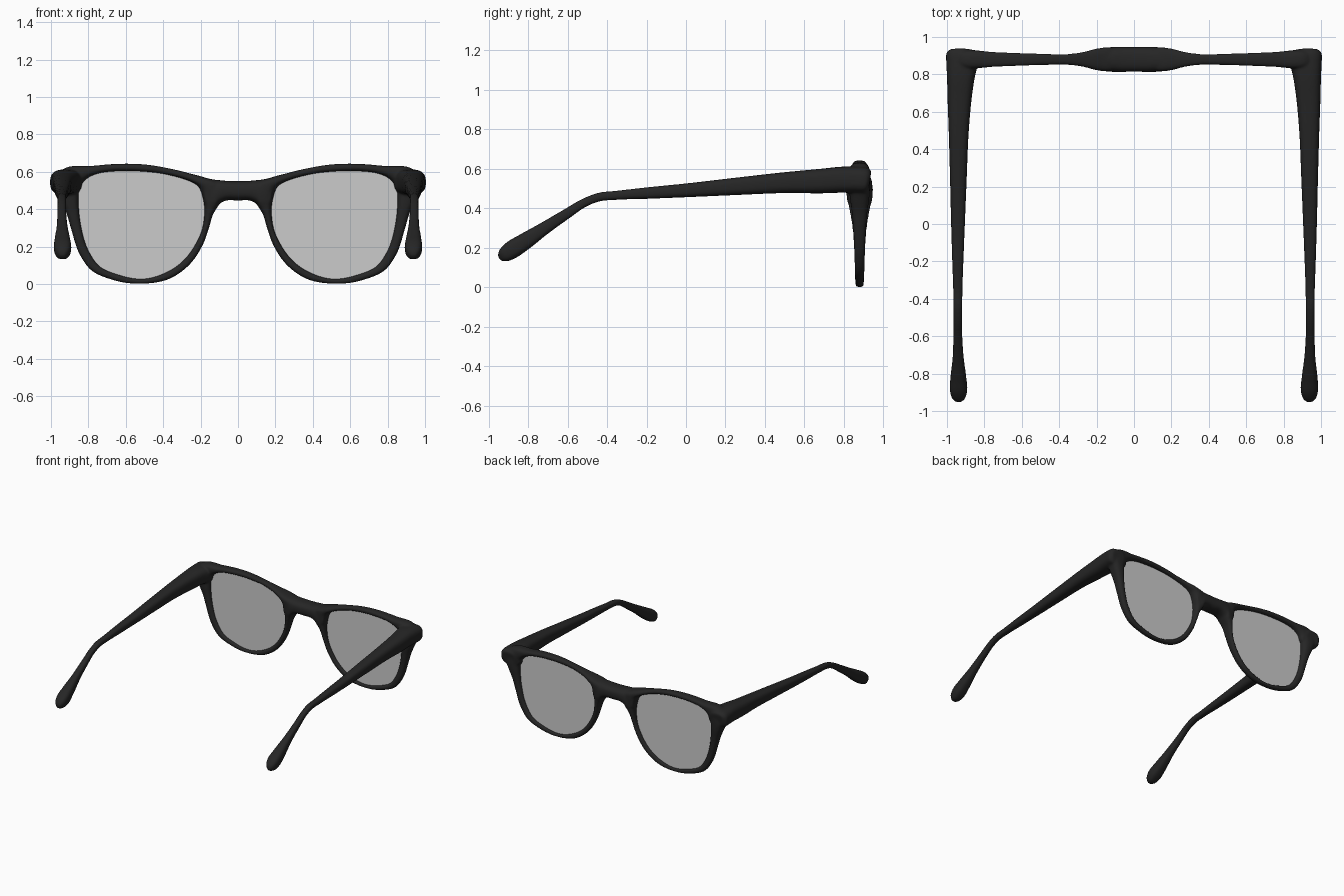
import bpy, bmesh, math
from mathutils import Vector

if "Cube" in bpy.data.objects:
    bpy.data.objects.remove(bpy.data.objects["Cube"])

Y = 0.88  # depth of the front frame


def material(name, color):
    m = bpy.data.materials.new(name)
    m.diffuse_color = color
    m.use_nodes = True
    m.node_tree.nodes["Principled BSDF"].inputs["Base Color"].default_value = m.diffuse_color
    return m


def smooth_rows(rows, steps, closed=False):
    """Chord-weighted cubic interpolation of rows of numbers."""
    P = [Vector(r) for r in rows]
    n = len(P)
    seg = n if closed else n - 1
    d = [(P[(i + 1) % n] - P[i]).length for i in range(seg)]
    slope = [(P[(i + 1) % n] - P[i]) / d[i] for i in range(seg)]
    M = []
    for i in range(n):
        if not closed and i in (0, n - 1):
            M.append(slope[0] if i == 0 else slope[-1])
        else:
            a, b = i - 1, i % seg
            M.append((slope[a] * d[b] + slope[b] * d[a]) / (d[a] + d[b]))
    out = []
    for i in range(seg):
        p, q, a, b, h = P[i], P[(i + 1) % n], M[i], M[(i + 1) % n], d[i]
        for k in range(steps):
            t = k / steps
            out.append(p * (2*t**3 - 3*t**2 + 1) + a * (h * (t**3 - 2*t**2 + t))
                       + q * (3*t**2 - 2*t**3) + b * (h * (t**3 - t**2)))
    if not closed:
        out.append(P[-1])
    return out


def loft(bm, stations, closed=False, power=2.6, sides=24):
    """Skin soft-cornered sections given as (centre, half axis, half axis)."""
    def se(v):
        return math.copysign(abs(v) ** (2 / power), v)
    rings = []
    for c, u, v in stations:
        ang = [2 * math.pi * k / sides for k in range(sides)]
        rings.append([bm.verts.new(c + u * se(math.cos(a)) + v * se(math.sin(a))) for a in ang])
    n = len(rings)
    faces = []
    for i in range(n if closed else n - 1):
        A, B = rings[i], rings[(i + 1) % n]
        for k in range(sides):
            j = (k + 1) % sides
            faces.append(bm.faces.new((A[k], A[j], B[j], B[k])))
    if not closed:
        faces += [bm.faces.new(rings[0]), bm.faces.new(rings[-1])]
    bmesh.ops.recalc_face_normals(bm, faces=faces)


def make_object(name, bm, mat):
    me = bpy.data.meshes.new(name)
    bm.to_mesh(me)
    bm.free()
    ob = bpy.data.objects.new(name, me)
    bpy.context.collection.objects.link(ob)
    me.materials.append(mat)
    mir = ob.modifiers.new("mirror", 'MIRROR')
    mir.use_mirror_merge = False
    return ob


# Rim: lens-side x, z; outer x, z; half depth
rim = smooth_rows([
    (.18, .37, .134, .37, .047), (.184, .44, .09, .45, .06), (.205, .51, .09, .535, .064),
    (.235, .538, .18, .57, .056), (.275, .556, .25, .589, .042), (.36, .58, .35, .614, .029),
    (.436, .594, .45, .633, .029), (.6, .604, .6, .643, .034), (.757, .588, .77, .632, .041),
    (.83, .54, .94, .609, .052), (.85, .495, .98, .53, .053), (.853, .45, .95, .455, .049),
    (.849, .38, .916, .375, .039), (.84, .315, .894, .30, .033), (.80, .18, .845, .155, .027),
    (.746, .10, .785, .073, .024), (.65, .053, .665, .02, .022), (.516, .027, .525, .001, .022),
    (.38, .064, .36, .03, .023), (.30, .118, .262, .1, .025), (.233, .203, .19, .205, .029),
    (.19, .30, .152, .31, .037)], 10, True)
frame = bmesh.new()
stations = []
for ix, iz, ox, oz, hd in rim:
    a, b = Vector((ix, Y, iz)), Vector((ox, Y, oz))
    stations.append(((a + b) / 2, (b - a) / 2, Vector((0, hd, 0))))
loft(frame, stations, True)

# Bridge: x, bottom z, top z, half depth
half = [(.18, .42, .568, .056), (.15, .38, .562, .061), (.125, .39, .558, .066),
        (.105, .423, .556, .067), (.07, .444, .552, .067)]
rows = half + [(0, .446, .55, .066)] + [(-r[0], *r[1:]) for r in reversed(half)]
loft(frame, [(Vector((x, Y, (lo + hi) / 2)), Vector((0, 0, (hi - lo) / 2)), Vector((0, hd, 0)))
             for x, lo, hi, hd in smooth_rows(rows, 5)])

# Temple arm with hinge corner and ear tip: x, y, z, half width, half height
arm = smooth_rows([
    (.930, .932, .54, .052, .045), (.922, .918, .542, .079, .062), (.920, .85, .545, .083, .067),
    (.925, .79, .545, .075, .066), (.931, .70, .539, .067, .063), (.937, .50, .530, .054, .053),
    (.939, .25, .511, .045, .044), (.941, 0, .491, .037, .035), (.942, -.20, .477, .030, .029),
    (.942, -.35, .466, .025, .023), (.942, -.44, .457, .024, .022), (.942, -.51, .431, .023, .022),
    (.942, -.60, .375, .024, .026), (.940, -.72, .297, .030, .033), (.939, -.82, .230, .042, .043),
    (.938, -.89, .185, .046, .045), (.938, -.925, .16, .035, .035),
    (.938, -.945, .144, .014, .015)], 8)
stations = []
for i, (x, y, z, hw, hh) in enumerate(arm):
    p, q = arm[max(i - 1, 0)], arm[min(i + 1, len(arm) - 1)]
    up = Vector((0, p[2] - q[2], q[1] - p[1])).normalized()
    stations.append((Vector((x, y, z)), Vector((hw, 0, 0)), up * hh))
loft(frame, stations, power=2.8)

# Fuse rim, bridge and arms into one soft moulded frame
frame_ob = make_object("glasses_frame", frame, material("dark_plastic", (.019, .019, .019, 1)))
rem = frame_ob.modifiers.new("fuse", 'REMESH')
rem.mode = 'VOXEL'
rem.voxel_size = 0.0065
rem.use_smooth_shade = True
sm = frame_ob.modifiers.new("soften", 'SMOOTH')
sm.factor = 0.5
sm.iterations = 8

# Lenses: thin flat plates tucked just inside the rim
lens = bmesh.new()
plate = lens.faces.new([lens.verts.new((ix + (ox - ix) * .15, Y - .004, iz + (oz - iz) * .15))
                        for ix, iz, ox, oz, hd in rim])
ext = bmesh.ops.extrude_face_region(lens, geom=[plate], use_keep_orig=True)
bmesh.ops.translate(lens, vec=(0, .008, 0),
                    verts=[g for g in ext["geom"] if isinstance(g, bmesh.types.BMVert)])
bmesh.ops.recalc_face_normals(lens, faces=lens.faces)
make_object("lenses", lens, material("tinted_glass", (.545, .545, .545, .6)))
